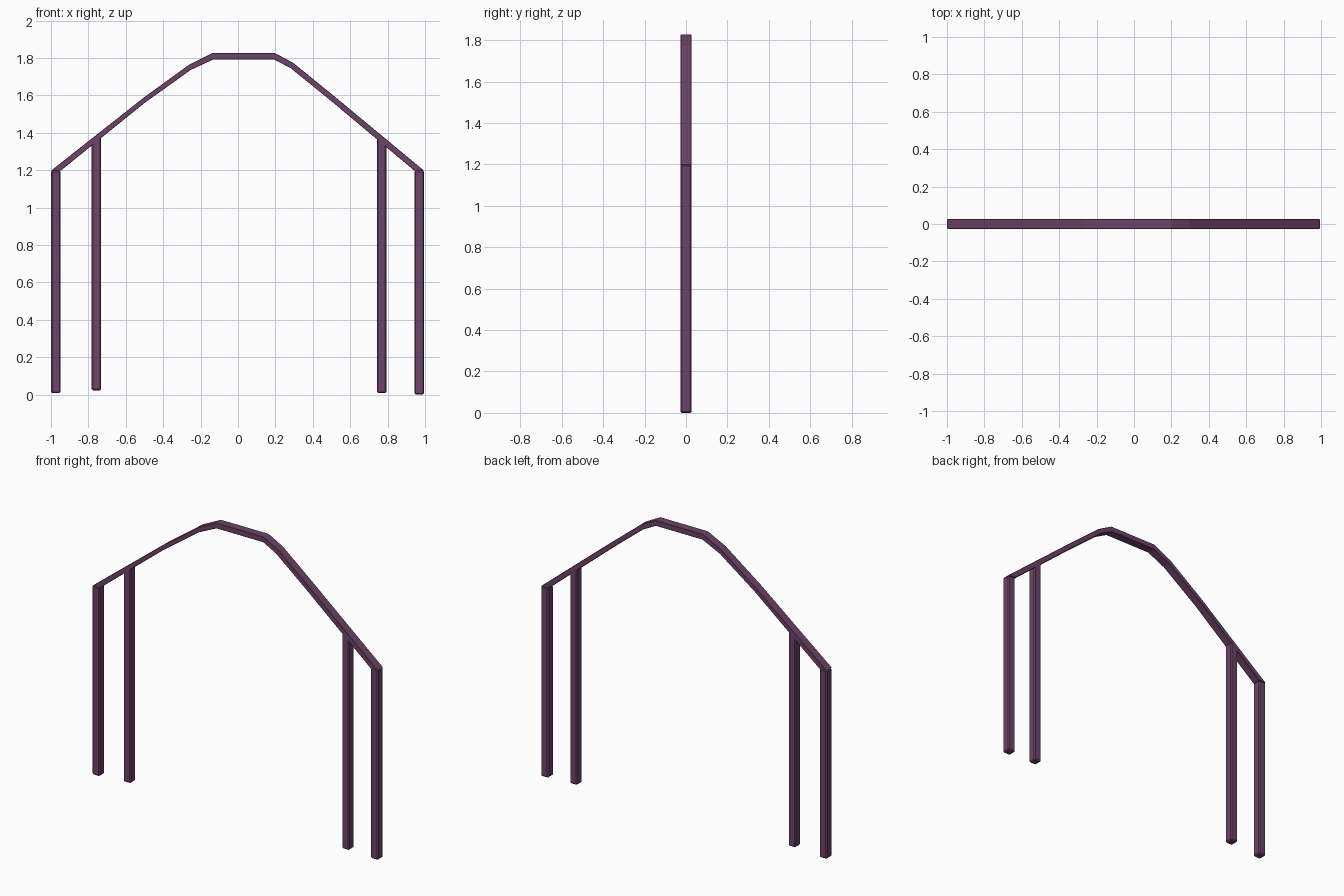
import bpy, bmesh

if "Cube" in bpy.data.objects:
    bpy.data.objects.remove(bpy.data.objects["Cube"])

mat = bpy.data.materials.new("plum_paint")
mat.diffuse_color = (0.15, 0.06, 0.13, 1)
mat.use_nodes = True
mat.node_tree.nodes["Principled BSDF"].inputs["Base Color"].default_value = mat.diffuse_color
Y0, Y1 = -0.027, 0.027


def extrude_outline(name, outline, bevel):
    """Extrude an x-z outline through the frame depth and chamfer its edges."""
    bm = bmesh.new()
    face = bm.faces.new([bm.verts.new((x, Y0, z)) for x, z in outline])
    ext = bmesh.ops.extrude_face_region(bm, geom=[face])
    for v in ext["geom"]:
        if isinstance(v, bmesh.types.BMVert):
            v.co.y = Y1
    bmesh.ops.recalc_face_normals(bm, faces=bm.faces)
    me = bpy.data.meshes.new(name)
    bm.to_mesh(me)
    bm.free()
    me.materials.append(mat)
    ob = bpy.data.objects.new(name, me)
    bpy.context.collection.objects.link(ob)
    if bevel:
        mod = ob.modifiers.new("chamfer", 'BEVEL')
        mod.width = bevel
        mod.segments = 1
        mod.limit_method = 'ANGLE'
    return ob


# Arched top rail
upper = [(-1.0, 1.197), (-0.505, 1.587), (-0.26, 1.765), (-0.136, 1.826),
         (0.197, 1.826), (0.296, 1.773), (0.515, 1.595), (0.995, 1.197)]
lower = [(-0.948, 1.197), (-0.5, 1.559), (-0.254, 1.735), (-0.132, 1.792),
         (0.193, 1.792), (0.282, 1.745), (0.505, 1.564), (0.943, 1.197)]
extrude_outline("arched_rail", upper + lower[::-1], 0.002)

# Posts: left x, right x, foot z, top z at left and right
posts = {
    "outer_left_post": (-1.0, -0.948, 0.008, 1.198, 1.198),
    "inner_left_post": (-0.782, -0.732, 0.022, 1.345, 1.384),
    "inner_right_post": (0.742, 0.793, 0.008, 1.38, 1.337),
    "outer_right_post": (0.943, 0.995, 0.0, 1.198, 1.198),
}
for name, (xa, xb, foot, za, zb) in posts.items():
    extrude_outline(name, [(xa, foot), (xb, foot), (xb, zb), (xa, za)], 0.007)
